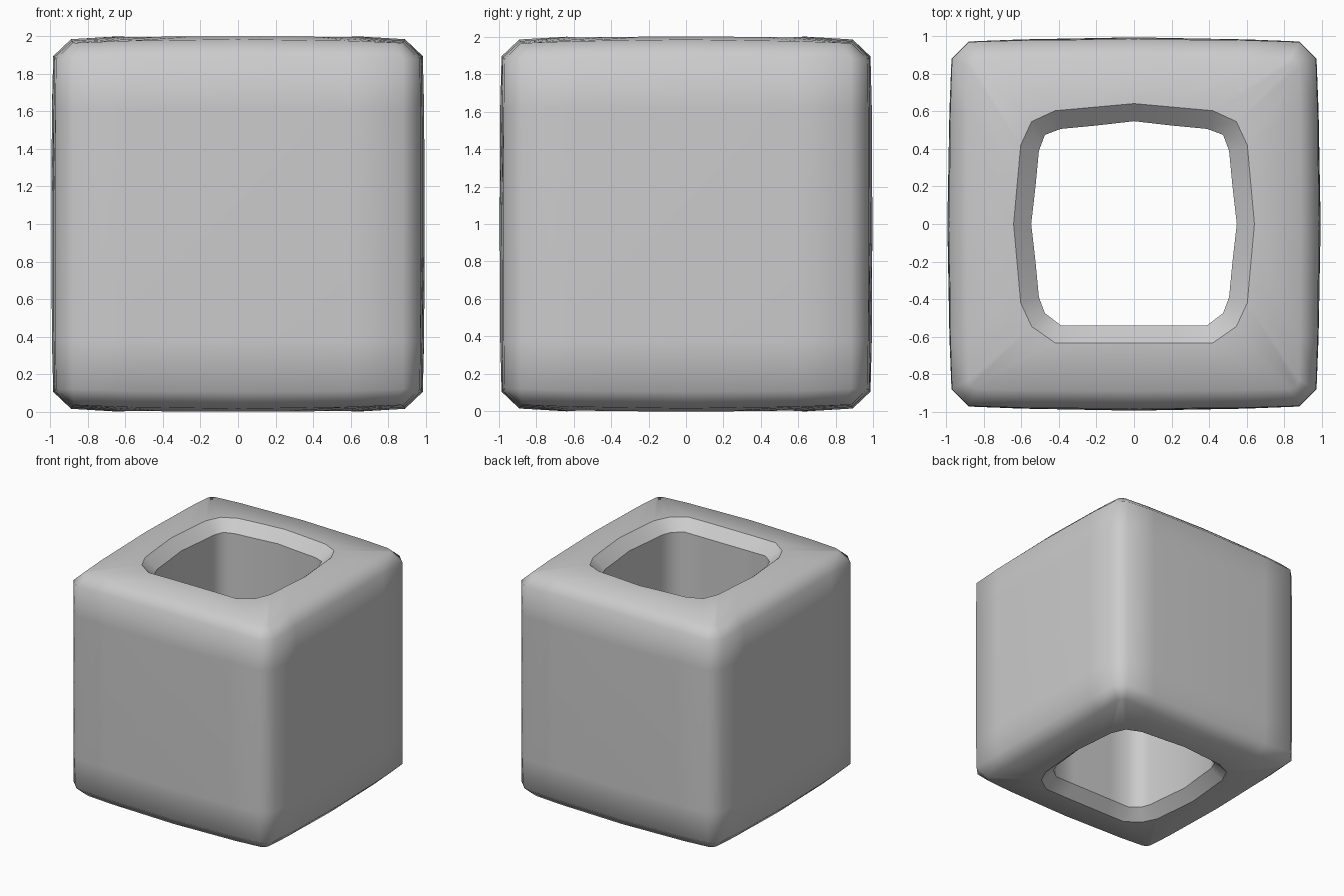
import bpy, bmesh

if "Cube" in bpy.data.objects:
    bpy.data.objects.remove(bpy.data.objects["Cube"])

# Each ring is a rounded square given by one eighth-and-a-bit of its outline on +x:
# (distance out, distance along, height) for mid, quarter, side; plus the corner.
def ring(mid, quarter, side, corner, flat_front=False):
    pts = []
    for k in range(4):
        c = [(mid[0], 0, mid[1])]
        c += [quarter, side, (corner[0], corner[0], corner[1])]
        c += [(side[1], side[0], side[2]), (quarter[1], quarter[0], quarter[2])]
        for x, y, z in c:
            for _ in range(k):
                x, y = -y, x
            if flat_front and y < -side[0] + 1e-4 and abs(x) < side[1] + 0.01:
                y = -mid[0] + 0.008          # the front side of the opening is straight
            pts.append((x, y, z))
    return pts


# Heights are measured from the block centre; the lower half mirrors the upper half
upper = [
    # outer walls
    ring((0.995, 0.0), (0.984, 0.60, 0.0), (0.973, 0.88, 0.0), (0.927, 0.0)),
    ring((0.992, 0.62), (0.982, 0.60, 0.62), (0.973, 0.88, 0.62), (0.927, 0.62)),
    ring((0.985, 0.895), (0.979, 0.60, 0.89), (0.97, 0.88, 0.88), (0.925, 0.88)),
    # top edge and rim of the opening
    ring((0.89, 0.985), (0.885, 0.60, 0.976), (0.88, 0.83, 0.967), (0.868, 0.965)),
    ring((0.642, 1.0), (0.622, 0.22, 1.0), (0.604, 0.42, 0.998), (0.546, 0.996), True),
    # inner edge of the bevelled rim
    ring((0.548, 0.91), (0.525, 0.20, 0.91), (0.507, 0.39, 0.91), (0.475, 0.91), True),
]
lower = [[(x, y, -z) for x, y, z in r] for r in reversed(upper[1:])]
rings = upper + lower          # closed loop: out, over, down the hole, back under
sharp_rings = {4, 5, 6, 7}

bm = bmesh.new()
vr = [[bm.verts.new((x, y, z + 1.0)) for x, y, z in r] for r in rings]
n = len(vr[0])
for i, a in enumerate(vr):
    b = vr[(i + 1) % len(vr)]
    for j in range(n):
        k = (j + 1) % n
        bm.faces.new((a[j], a[k], b[k], b[j])).smooth = True
# crisp creases around both openings
for i in sharp_rings:
    for j in range(n):
        bm.edges.get((vr[i][j], vr[i][(j + 1) % n])).smooth = False
bmesh.ops.recalc_face_normals(bm, faces=bm.faces)

mesh = bpy.data.meshes.new("hollow_block")
bm.to_mesh(mesh)
bm.free()
obj = bpy.data.objects.new("hollow_block", mesh)
bpy.context.collection.objects.link(obj)
